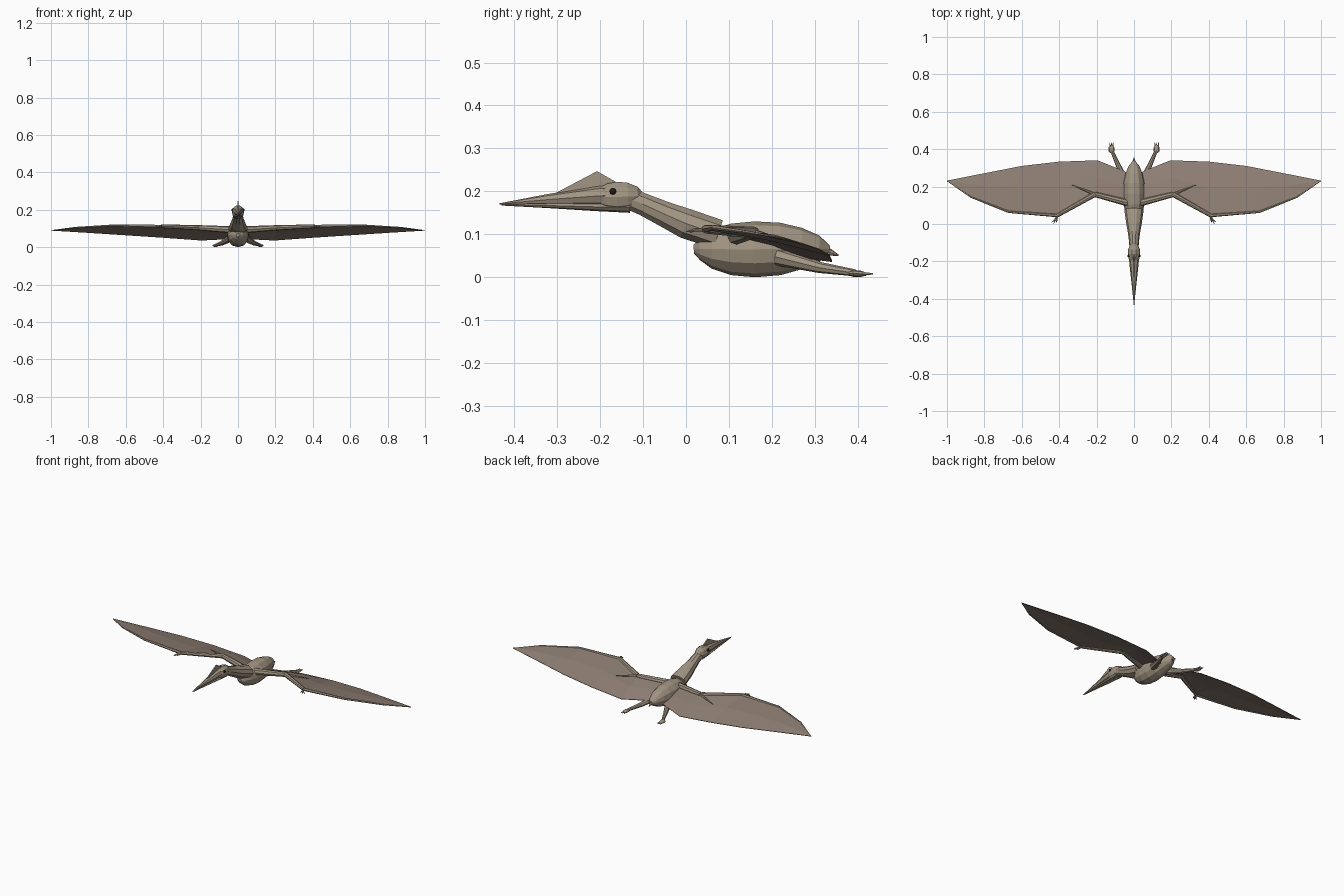
import bpy, bmesh, math
from mathutils import Vector


def material(name, rgb):
    m = bpy.data.materials.new(name)
    m.diffuse_color = (*rgb, 1)
    return m


SKIN = material("skin", (0.36, 0.30, 0.225))
MEMBRANE = material("membrane", (0.27, 0.21, 0.17))
DARK = material("dark", (0.015, 0.012, 0.01))


def finish(name, bm, mat):
    bmesh.ops.recalc_face_normals(bm, faces=bm.faces)
    mesh = bpy.data.meshes.new(name)
    bm.to_mesh(mesh)
    bm.free()
    mesh.materials.append(mat)
    obj = bpy.data.objects.new(name, mesh)
    bpy.context.collection.objects.link(obj)
    return obj


def tube(name, pts, radii, sides=8, mat=SKIN):
    """Flat-faced loft along pts; each radius is a number or (width, height)."""
    bm = bmesh.new()
    pts = [Vector(p) for p in pts]
    rings = []
    for i, p in enumerate(pts):
        t = (pts[min(i + 1, len(pts) - 1)] - pts[max(i - 1, 0)]).normalized()
        side = t.cross(Vector((0, 0, 1))).normalized()
        up = side.cross(t)
        r = radii[i]
        rw, rh = r if isinstance(r, tuple) else (r, r)
        ring = []
        for k in range(sides):
            a = 2 * math.pi * k / sides
            ring.append(bm.verts.new(p + side * rw * math.cos(a) + up * rh * math.sin(a)))
        rings.append(ring)
    for a, b in zip(rings, rings[1:]):
        for k in range(sides):
            j = (k + 1) % sides
            bm.faces.new((a[k], a[j], b[j], b[k]))
    bm.faces.new(rings[0])
    bm.faces.new(rings[-1])
    return finish(name, bm, mat)


# Body: (y, centre z, half width, half height)
body = [(0.018, 0.065, 0.010, 0.010), (0.032, 0.066, 0.028, 0.026),
        (0.06, 0.066, 0.045, 0.046), (0.105, 0.065, 0.056, 0.060),
        (0.16, 0.065, 0.060, 0.065), (0.22, 0.066, 0.056, 0.061),
        (0.27, 0.067, 0.045, 0.048), (0.31, 0.066, 0.029, 0.031),
        (0.335, 0.065, 0.008, 0.008)]
tube("body", [(0, y, z) for y, z, _, _ in body], [(w, h) for _, _, w, h in body], 12)

# Neck and tail
tube("neck", [(0, 0.075, 0.100), (0, 0.0, 0.125), (0, -0.05, 0.147), (0, -0.10, 0.170), (0, -0.14, 0.186)],
     [(0.052, 0.036), (0.041, 0.037), (0.032, 0.031), (0.026, 0.027), (0.024, 0.026)], 10)
tube("tail", [(0, 0.28, 0.078), (0, 0.355, 0.051)], [0.024, 0.002], 8)

# Skull and beak
skull = [(-0.100, 0.190, 0.008, 0.008), (-0.112, 0.189, 0.022, 0.023), (-0.135, 0.188, 0.031, 0.034),
         (-0.160, 0.187, 0.033, 0.037), (-0.185, 0.187, 0.029, 0.032), (-0.205, 0.186, 0.018, 0.020)]
tube("skull", [(0, y, z) for y, z, _, _ in skull], [(w, h) for _, _, w, h in skull], 10)
tube("upper_beak", [(0, -0.15, 0.192), (0, -0.21, 0.189), (0, -0.32, 0.181), (0, -0.435, 0.171)],
     [(0.029, 0.027), (0.025, 0.023), (0.013, 0.013), 0.001], 8)
tube("lower_beak", [(0, -0.13, 0.162), (0, -0.21, 0.164), (0, -0.32, 0.167), (0, -0.43, 0.168)],
     [(0.026, 0.012), (0.021, 0.010), (0.011, 0.006), 0.001], 8)

# Crest: thin wedge on top of the head
bm = bmesh.new()
outline = [(-0.315, 0.190), (-0.207, 0.247), (-0.160, 0.220), (-0.165, 0.200)]
left = [bm.verts.new((-0.003, y, z)) for y, z in outline]
right = [bm.verts.new((0.003, y, z)) for y, z in outline]
bm.faces.new(left)
bm.faces.new(right)
for k in range(4):
    j = (k + 1) % 4
    bm.faces.new((left[k], left[j], right[j], right[k]))
finish("crest", bm, SKIN)

# Wing outline, right half: leading edge and trailing edge
LEAD = [(0.035, 0.115, 0.095), (0.21, 0.158, 0.104), (0.41, 0.045, 0.112),
        (0.67, 0.065, 0.116), (0.87, 0.143, 0.105), (1.0, 0.23, 0.09)]
TRAIL = [(0.035, 0.275, 0.045), (0.195, 0.34, 0.037), (0.40, 0.333, 0.052),
         (0.60, 0.31, 0.065), (0.80, 0.271, 0.078), (0.998, 0.232, 0.09)]

for s, tag in ((1, "left"), (-1, "right")):
    def m(p):
        return (p[0] * s, p[1], p[2])

    # Membrane sheet
    bm = bmesh.new()
    rows = []
    for a, b in zip(LEAD, TRAIL):
        a, b = Vector(m(a)), Vector(m(b))
        row = []
        for t in (0, 0.5, 1):
            p = a.lerp(b, t)
            p.z += 0.006 * (t == 0.5) * (abs(p.x) < 0.95)
            row.append(bm.verts.new(p))
        rows.append(row)
    for a, b in zip(rows, rows[1:]):
        for k in range(2):
            bm.faces.new((a[k], b[k], b[k + 1], a[k + 1]))
    sheet = finish(tag + "_wing_membrane", bm, MEMBRANE)
    solid = sheet.modifiers.new("thickness", 'SOLIDIFY')
    solid.thickness = 0.003
    solid.offset = 0

    # Arm bones and long wing finger
    tube(tag + "_upper_arm", [m((0.03, 0.112, 0.093)), m(LEAD[1])], [0.019, 0.014], 8)
    tube(tag + "_forearm", [m(LEAD[1]), m(LEAD[2])], [0.014, 0.010], 8)
    tube(tag + "_wing_finger", [m(p) for p in LEAD[2:]], [0.009, 0.006, 0.004, 0.001], 6)
    tube(tag + "_elbow_spur", [m((0.20, 0.155, 0.105)), m((0.33, 0.208, 0.094))], [0.009, 0.001], 6)

    # Hand claws
    for i, (x, y, z) in enumerate([(0.415, 0.008, 0.106), (0.430, 0.000, 0.106), (0.440, 0.010, 0.104)]):
        tube(f"{tag}_claw_{i + 1}", [m((0.41, 0.042, 0.111)), m(((0.41 + x) / 2, 0.02, 0.110)), m((x, y, z))],
             [0.005, 0.004, 0.001], 5)

    # Leg, foot and toes
    tube(tag + "_thigh", [m((0.040, 0.215, 0.048)), m((0.085, 0.315, 0.022))], [0.021, 0.013], 8)
    tube(tag + "_shin", [m((0.083, 0.310, 0.023)), m((0.120, 0.395, 0.010))], [0.013, 0.008], 8)
    tube(tag + "_foot", [m((0.119, 0.380, 0.009)), m((0.120, 0.390, 0.009)), m((0.121, 0.408, 0.008)),
                         m((0.121, 0.421, 0.007))],
         [(0.008, 0.005), (0.017, 0.008), (0.016, 0.007), (0.007, 0.003)], 8)
    for i, dx in enumerate((-0.010, 0.0, 0.010)):
        tube(f"{tag}_toe_{i + 1}", [m((0.121 + dx * 0.7, 0.41, 0.008)), m((0.121 + dx, 0.435, 0.008))],
             [0.005, 0.0015], 5)

    # Eye
    bm = bmesh.new()
    bmesh.ops.create_uvsphere(bm, u_segments=10, v_segments=6, radius=0.008)
    bmesh.ops.translate(bm, verts=bm.verts, vec=(s * 0.028, -0.170, 0.200))
    finish(tag + "_eye", bm, DARK)
